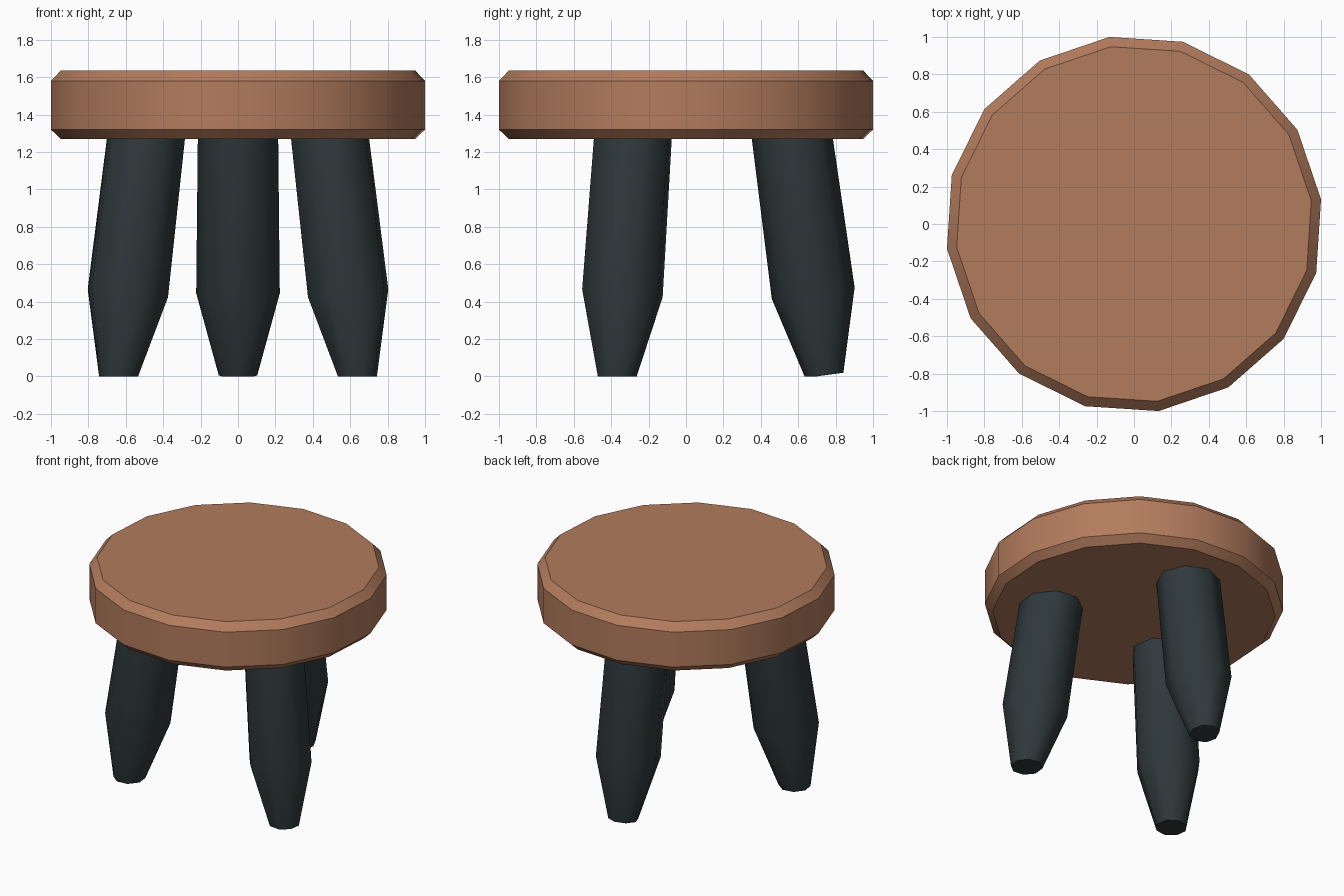
import bpy, bmesh, math
from mathutils import Matrix

if "Cube" in bpy.data.objects:
    bpy.data.objects.remove(bpy.data.objects["Cube"])


def material(name, color):
    m = bpy.data.materials.new(name)
    m.diffuse_color = color
    m.use_nodes = True
    m.node_tree.nodes["Principled BSDF"].inputs["Base Color"].default_value = m.diffuse_color
    return m


def lathe(profile, sides, offset=0.0):
    """Closed solid from (radius, height) rings, bottom to top."""
    bm = bmesh.new()
    rings = []
    for r, z in profile:
        angles = [offset + 2 * math.pi * i / sides for i in range(sides)]
        rings.append([bm.verts.new((r * math.cos(a), r * math.sin(a), z)) for a in angles])
    for low, high in zip(rings, rings[1:]):
        for i in range(sides):
            j = (i + 1) % sides
            bm.faces.new((low[i], low[j], high[j], high[i]))
    bm.faces.new(rings[0][::-1])
    bm.faces.new(rings[-1])
    return bm


def finish(bm, name, mat, smooth_angle):
    mesh = bpy.data.meshes.new(name)
    bm.to_mesh(mesh)
    bm.free()
    mesh.materials.append(mat)
    obj = bpy.data.objects.new(name, mesh)
    bpy.context.collection.objects.link(obj)
    bpy.ops.object.select_all(action='DESELECT')
    obj.select_set(True)
    bpy.context.view_layer.objects.active = obj
    bpy.ops.object.shade_smooth_by_angle(angle=math.radians(smooth_angle))


wood = material("wood", (0.45, 0.20, 0.11, 1))
dark = material("dark_paint", (0.028, 0.040, 0.044, 1))

# Seat: 16-sided disc with chamfered rims
seat = lathe([(0.956, 1.27), (1.0086, 1.32), (1.0086, 1.58), (0.956, 1.635)],
             16, math.radians(7.5))
finish(seat, "seat", wood, 30)

# Legs: three splayed octagonal legs, trimmed flat at the floor
for name, angle, foot in (("back_leg", 90, -0.443),
                          ("front_left_leg", 210, -0.465),
                          ("front_right_leg", 330, -0.465)):
    leg = lathe([(0.103, foot), (0.2235, 0.0), (0.214, 0.92)], 8)
    place = (Matrix.Rotation(math.radians(angle), 4, 'Z')
             @ Matrix.Translation((0.68, 0, 0.445))
             @ Matrix.Rotation(math.radians(-7.7), 4, 'Y'))
    leg.transform(place)
    cut = bmesh.ops.bisect_plane(leg, geom=leg.verts[:] + leg.edges[:] + leg.faces[:],
                                 plane_co=(0, 0, 0), plane_no=(0, 0, -1), clear_outer=True)
    rim = [e for e in cut["geom_cut"] if isinstance(e, bmesh.types.BMEdge)]
    open_edges = [e for e in leg.edges if e.is_boundary]
    if open_edges:
        bmesh.ops.holes_fill(leg, edges=open_edges, sides=0)
    bmesh.ops.recalc_face_normals(leg, faces=leg.faces[:])
    finish(leg, name, dark, 50)
